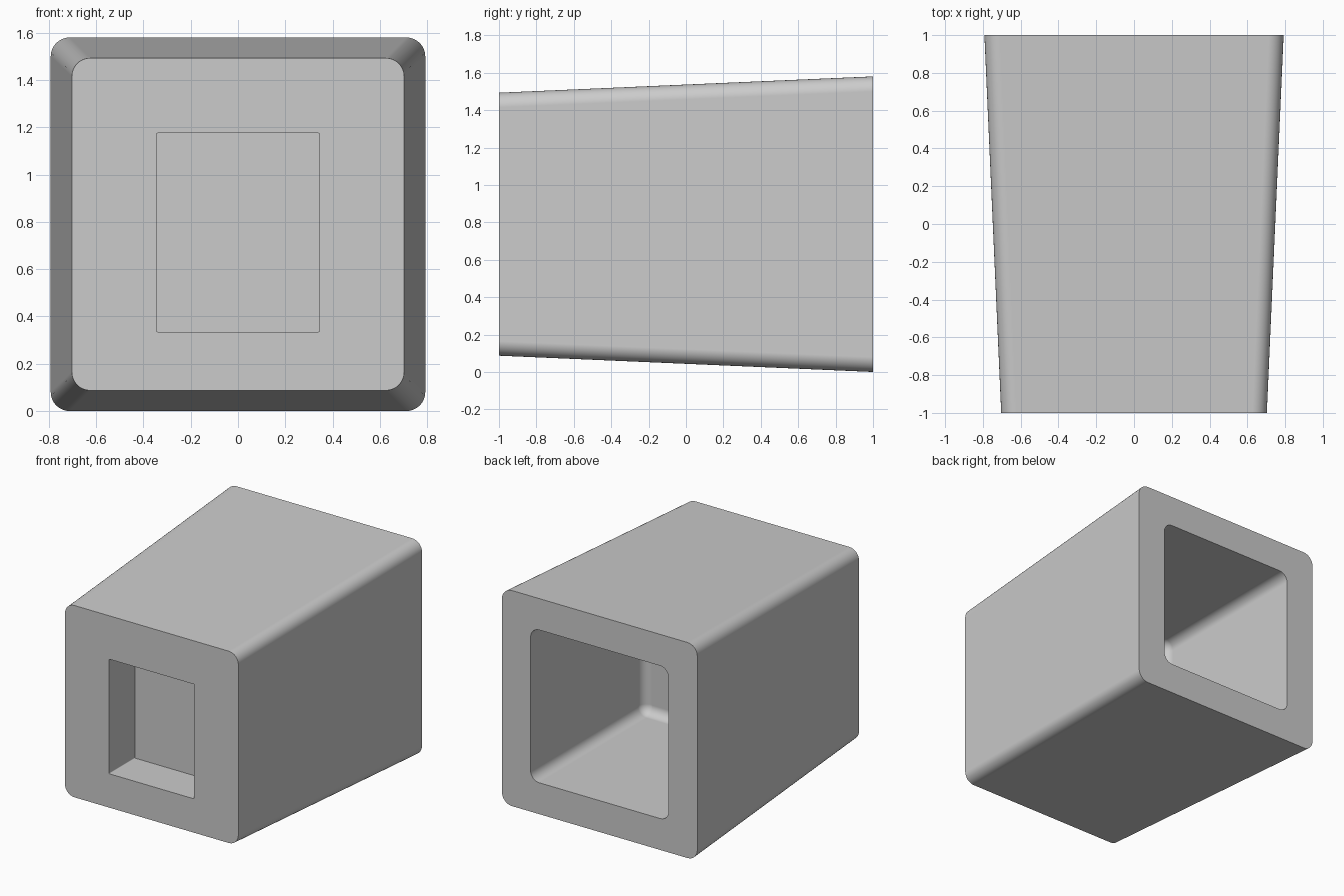
import bpy, bmesh, math

cube = bpy.data.objects.get("Cube")
if cube:
    bpy.data.objects.remove(cube, do_unlink=True)

SEGMENTS = 8  # steps per rounded corner


def rounded_ring(bm, y, half_x, half_z, radius, centre_z=0.79):
    """Rounded rectangle of vertices standing in the plane y."""
    ring = []
    for corner, (sx, sz) in enumerate([(1, 1), (-1, 1), (-1, -1), (1, -1)]):
        for i in range(SEGMENTS + 1):
            a = math.pi / 2 * (corner + i / SEGMENTS)
            x = sx * (half_x - radius) + radius * math.cos(a)
            z = centre_z + sz * (half_z - radius) + radius * math.sin(a)
            ring.append(bm.verts.new((x, y, z)))
    return ring


bm = bmesh.new()
rings = [
    # Front pocket, from its floor out to its mouth
    rounded_ring(bm, -0.70, 0.345, 0.42, 0.006, 0.755),
    rounded_ring(bm, -1.00, 0.345, 0.42, 0.006, 0.755),
    # Tapered outer shell
    rounded_ring(bm, -1.00, 0.703, 0.703, 0.078),
    rounded_ring(bm, 1.00, 0.792, 0.79, 0.08),
    # Mouth of the deep rear cavity
    rounded_ring(bm, 1.00, 0.56, 0.56, 0.07),
]
# Filleted bottom of the rear cavity
FILLET, CAVITY_FLOOR = 0.067, -0.31
for i in range(SEGMENTS + 1):
    a = math.pi / 2 * i / SEGMENTS
    inset = FILLET * (1 - math.cos(a))
    y = CAVITY_FLOOR + FILLET * (1 - math.sin(a))
    rings.append(rounded_ring(bm, y, 0.56 - inset, 0.56 - inset, 0.07 - inset))

# Join consecutive rings and cap both floors
for a, b in zip(rings, rings[1:]):
    n = len(a)
    for i in range(n):
        j = (i + 1) % n
        bm.faces.new((a[i], a[j], b[j], b[i]))
bm.faces.new(rings[0])
bm.faces.new(rings[-1])
bmesh.ops.recalc_face_normals(bm, faces=bm.faces)

mesh = bpy.data.meshes.new("tapered_sleeve")
bm.to_mesh(mesh)
bm.free()
sleeve = bpy.data.objects.new("tapered_sleeve", mesh)
bpy.context.collection.objects.link(sleeve)

# Plain grey material
grey = bpy.data.materials.new("light_grey")
grey.use_nodes = True
colour = (0.6, 0.6, 0.6, 1.0)
grey.diffuse_color = colour
grey.node_tree.nodes["Principled BSDF"].inputs["Base Color"].default_value = colour
mesh.materials.append(grey)

# Smooth the fillets, keep the rims sharp
bpy.ops.object.select_all(action="DESELECT")
sleeve.select_set(True)
bpy.context.view_layer.objects.active = sleeve
bpy.ops.object.shade_smooth_by_angle(angle=math.radians(30))
weighted = sleeve.modifiers.new("weighted_normals", "WEIGHTED_NORMAL")
weighted.keep_sharp = True
